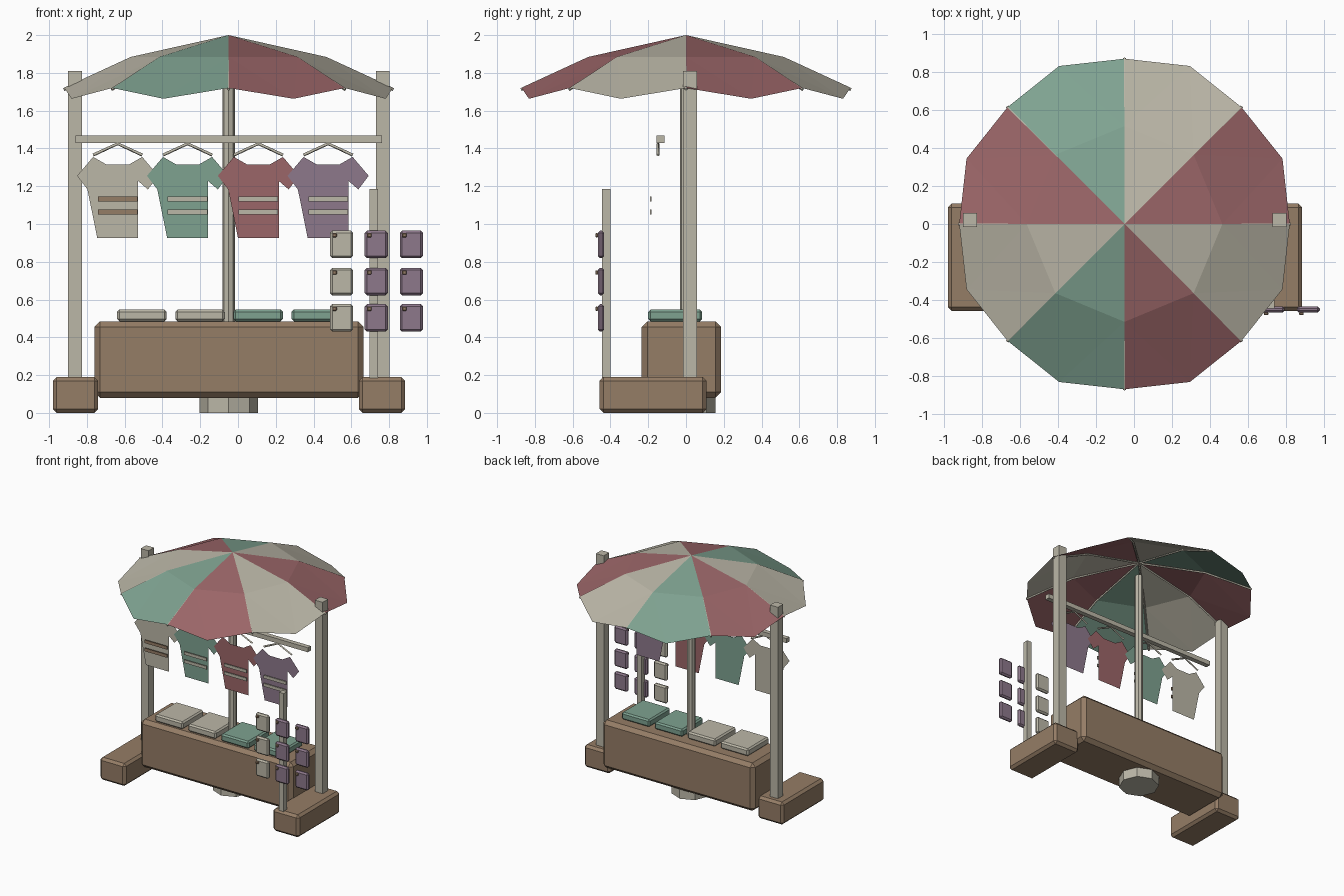
import bpy, bmesh, math
from mathutils import Vector

if "Cube" in bpy.data.objects:
    bpy.data.objects.remove(bpy.data.objects["Cube"])


def material(name, rgb):
    m = bpy.data.materials.new(name)
    m.use_nodes = True
    m.diffuse_color = (*rgb, 1)
    m.node_tree.nodes["Principled BSDF"].inputs["Base Color"].default_value = (*rgb, 1)
    return m


BEIGE = material("beige", (0.50, 0.475, 0.39))
RED = material("faded red", (0.33, 0.133, 0.14))
GREEN = material("sage green", (0.21, 0.36, 0.28))
WOOD = material("brown wood", (0.30, 0.205, 0.133))
PURPLE = material("dusty purple", (0.27, 0.19, 0.26))


def finish(name, bm, *mats):
    me = bpy.data.meshes.new(name)
    bm.to_mesh(me)
    bm.free()
    ob = bpy.data.objects.new(name, me)
    bpy.context.collection.objects.link(ob)
    for m in mats:
        me.materials.append(m)
    return ob


def box(name, xs, ys, zs, mat, bevel=0):
    """Box between the given limits, with optional chamfered edges."""
    bm = bmesh.new()
    bmesh.ops.create_cube(bm, size=1)
    for v in bm.verts:
        v.co = [lo + (c + 0.5) * (hi - lo) for c, (lo, hi) in zip(v.co, (xs, ys, zs))]
    if bevel:
        bmesh.ops.bevel(bm, geom=bm.edges[:], offset=bevel, segments=1, affect='EDGES')
    return finish(name, bm, mat)


def rod(name, points, radius, mat, sides=4):
    """Straight-sided tube through a few points."""
    cu = bpy.data.curves.new(name, 'CURVE')
    cu.dimensions = '3D'
    cu.bevel_depth = radius
    cu.bevel_resolution = sides // 2 - 2
    cu.use_fill_caps = True
    sp = cu.splines.new('POLY')
    sp.points.add(len(points) - 1)
    for p, co in zip(sp.points, points):
        p.co = (*co, 1)
    ob = bpy.data.objects.new(name, cu)
    bpy.context.collection.objects.link(ob)
    cu.materials.append(mat)
    return ob


def octagon(name, x, z0, z1, radius, mat):
    bm = bmesh.new()
    bmesh.ops.create_cone(bm, cap_ends=True, segments=8, radius1=radius,
                          radius2=radius, depth=z1 - z0)
    bmesh.ops.translate(bm, verts=bm.verts[:], vec=(x, 0, (z0 + z1) / 2))
    return finish(name, bm, mat)


# Counter, feet and posts
box("counter", (-0.76, 0.665), (-0.235, 0.185), (0.08, 0.485), WOOD, 0.03)
for side, x0, x1, p0 in (("right", -0.98, -0.74, -0.9), ("left", 0.64, 0.885, 0.73)):
    box(side + "_foot", (x0, x1), (-0.457, 0.108), (0, 0.19), WOOD, 0.02)
    box(side + "_post", (p0, p0 + 0.073), (-0.015, 0.057), (0.185, 1.81), BEIGE)
box("display_post", (0.695, 0.74), (-0.445, -0.4), (0.185, 1.185), BEIGE)

# Umbrella pole and base
CX = -0.05
octagon("umbrella_base", CX, 0, 0.1, 0.155, BEIGE)
octagon("umbrella_pole", CX, 0.09, 1.87, 0.033, BEIGE)


def polar(radius, step, z):
    a = step * math.pi / 8
    return Vector((CX + radius * math.cos(a), radius * math.sin(a), z))


# Umbrella canopy: eight panels, each with a drooping middle point
APEX = Vector((CX, 0, 2))
bm = bmesh.new()
apex = bm.verts.new(APEX)
ring = [bm.verts.new(polar(0.515, 2 * i, 1.885)) for i in range(8)]
rim = [bm.verts.new(polar(0.87 if i % 2 == 0 else 0.9, i, 1.72 if i % 2 == 0 else 1.663))
       for i in range(16)]
for i in range(8):
    j = (i + 1) % 8
    a, mid, b = rim[2 * i], rim[2 * i + 1], rim[2 * j]
    for f in ((apex, ring[i], ring[j]), (ring[i], a, mid),
              (ring[i], mid, ring[j]), (ring[j], mid, b)):
        bm.faces.new(f).material_index = i % 3
finish("umbrella_canopy", bm, RED, BEIGE, GREEN)
drop = Vector((0, 0, 0.008))
for i in range(8):
    rod(f"umbrella_rib_{i + 1}",
        [APEX - drop * 1.5, polar(0.515, 2 * i, 1.885) - drop, polar(0.873, 2 * i, 1.72) - drop],
        0.008, BEIGE)

# Hanging rail with shirts on hangers
box("hanging_rail", (-0.86, 0.762), (-0.155, -0.115), (1.43, 1.468), BEIGE)
SHIRT_Y = -0.168
HALF = [(0.06, 1.315), (0.13, 1.355), (0.215, 1.255), (0.16, 1.183), (0.108, 1.228), (0.108, 0.925)]
shirts = (("beige", -0.637, BEIGE, WOOD), ("green", -0.267, GREEN, BEIGE),
          ("red", 0.108, RED, BEIGE), ("purple", 0.477, PURPLE, BEIGE))
for n, (name, x, cloth, trim) in enumerate(shirts):
    y = SHIRT_Y - 0.001 * n
    bm = bmesh.new()
    outline = [(-h, z) for h, z in HALF] + [(h, z) for h, z in reversed(HALF)]
    bm.faces.new([bm.verts.new((x + h, y, z)) for h, z in outline])
    bmesh.ops.triangulate(bm, faces=bm.faces[:])
    finish(name + "_shirt", bm, cloth)
    for part, z in (("upper", 1.12), ("lower", 1.051)):
        box(f"{name}_shirt_{part}_stripe", (x - 0.105, x + 0.105),
            (-0.191, -0.182), (z, z + 0.026), trim)
    rod(name + "_shirt_hanger", [(x - 0.13, -0.148, 1.365), (x, -0.148, 1.425),
                                 (x + 0.13, -0.148, 1.365)], 0.008, BEIGE)

# Folded clothes on the counter
for i, mat in enumerate((BEIGE, BEIGE, GREEN, GREEN)):
    x = -0.64 + 0.308 * i
    box(f"folded_cloth_{i + 1}", (x, x + 0.262), (-0.2, 0.085), (0.485, 0.547), mat, 0.012)

# Small pouches on display, three by three, each with a button
for col, x in enumerate((0.548, 0.732, 0.918)):
    for row, z in enumerate((0.503, 0.695, 0.892)):
        tag = f"{col + 1}_{row + 1}"
        box("pouch_" + tag, (x - 0.061, x + 0.061), (-0.467, -0.433), (z - 0.073, z + 0.073),
            PURPLE if col else BEIGE, 0.012)
        box("pouch_button_" + tag, (x - 0.049, x - 0.025), (-0.48, -0.465),
            (z + 0.037, z + 0.06), WOOD, 0.004)
